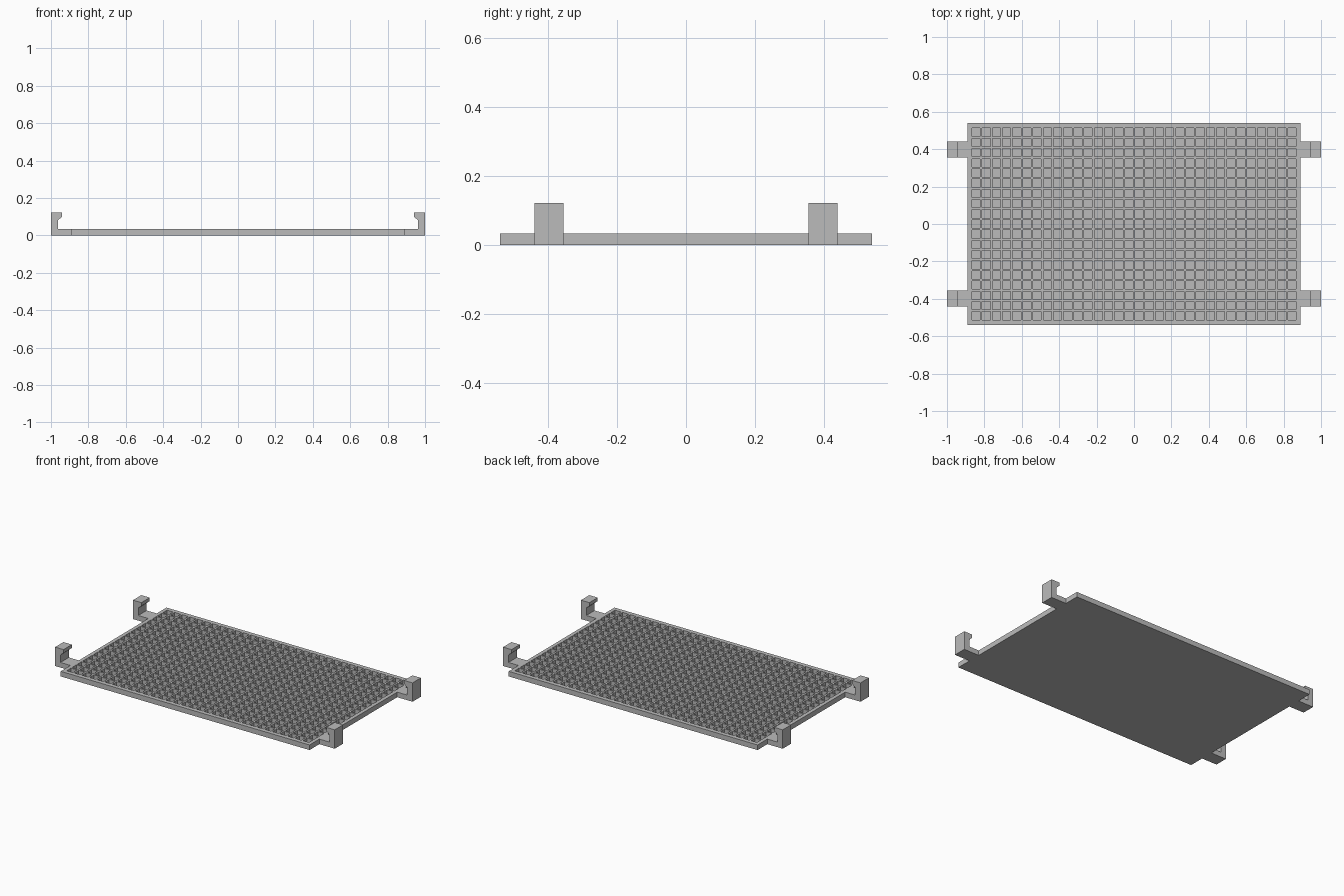
import bpy
import bmesh

cube = bpy.data.objects.get("Cube")
if cube:
    bpy.data.objects.remove(cube, do_unlink=True)

HALF_X, HALF_Y = 0.89, 0.54
THICK, FLOOR = 0.033, 0.003
PITCH, WALL = 0.0545, 0.011
COLS, ROWS = 32, 19

grey = bpy.data.materials.new("plain grey")
grey.use_nodes = True
colour = (0.5, 0.5, 0.5, 1)
grey.diffuse_color = colour
grey.node_tree.nodes["Principled BSDF"].inputs["Base Color"].default_value = colour


def finish(bm, name):
    bmesh.ops.recalc_face_normals(bm, faces=bm.faces)
    mesh = bpy.data.meshes.new(name)
    bm.to_mesh(mesh)
    bm.free()
    mesh.materials.append(grey)
    obj = bpy.data.objects.new(name, mesh)
    bpy.context.collection.objects.link(obj)
    return obj


def grid_lines(count, half):
    inner = [(i - count / 2) * PITCH for i in range(count + 1)]
    return [-half] + inner + [half]


# Tray: a grid of square pockets inside a solid rim
bm = bmesh.new()
xs, ys = grid_lines(COLS, HALF_X), grid_lines(ROWS, HALF_Y)
verts = [[bm.verts.new((x, y, THICK)) for y in ys] for x in xs]
cells = []
for i in range(len(xs) - 1):
    for j in range(len(ys) - 1):
        face = bm.faces.new((verts[i][j], verts[i + 1][j],
                             verts[i + 1][j + 1], verts[i][j + 1]))
        if 0 < i <= COLS and 0 < j <= ROWS:
            cells.append(face)

# Outer walls and flat underside
border = [e for e in bm.edges if e.is_boundary]
skirt = bmesh.ops.extrude_edge_only(bm, edges=border)["geom"]
for v in skirt:
    if isinstance(v, bmesh.types.BMVert):
        v.co.z = 0
bmesh.ops.holes_fill(bm, edges=[e for e in bm.edges if e.is_boundary], sides=0)

# Sink the pockets, leaving thin walls between them
bmesh.ops.inset_individual(bm, faces=cells, thickness=WALL / 2, use_even_offset=True)
bottoms = bmesh.ops.extrude_discrete_faces(bm, faces=cells)["faces"]
for face in bottoms:
    for v in face.verts:
        v.co.z = FLOOR
finish(bm, "pocketed_tray")

# Clips: side profile in x and z, extruded along y
PROFILE = [(HALF_X, 0), (1, 0), (1, 0.122), (0.94, 0.122), (0.94, 0.1),
           (0.962, 0.081), (0.962, THICK), (HALF_X, THICK)]


def clip(name, side, y0, y1):
    bm = bmesh.new()
    face = bm.faces.new([bm.verts.new((side * x, y0, z)) for x, z in PROFILE])
    out = bmesh.ops.extrude_face_region(bm, geom=[face], use_keep_orig=True)["geom"]
    for v in out:
        if isinstance(v, bmesh.types.BMVert):
            v.co.y = y1
    finish(bm, name)


for side, side_name in ((1, "left"), (-1, "right")):
    clip("front_" + side_name + "_clip", side, -0.44, -0.355)
    clip("back_" + side_name + "_clip", side, 0.355, 0.44)
